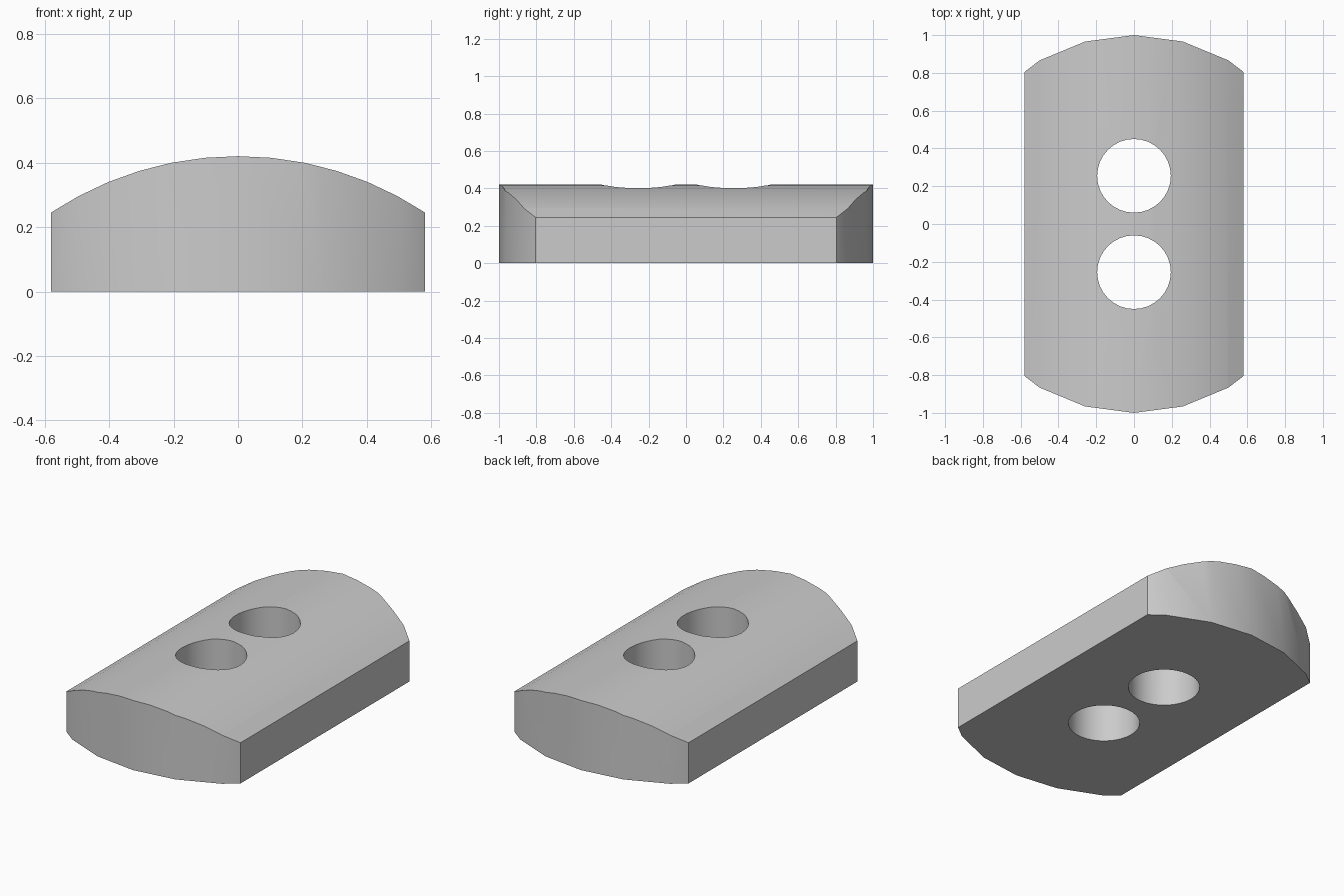
import bpy, math

default = bpy.data.objects.get("Cube")
if default:
    bpy.data.objects.remove(default, do_unlink=True)

HALF_WIDTH, HEIGHT, ARCH = 0.58, 0.42, 1.05
HOLE_RADIUS, HOLE_OFFSET = 0.195, 0.255

grey = bpy.data.materials.new("grey")
grey.use_nodes = True
colour = (0.6, 0.6, 0.6, 1)
grey.diffuse_color = colour
grey.node_tree.nodes["Principled BSDF"].inputs["Base Color"].default_value = colour


def arch_z(x):
    return HEIGHT - ARCH + math.sqrt(ARCH ** 2 - x ** 2)


def cylinder(name, radius, sides, y=0):
    bpy.ops.mesh.primitive_cylinder_add(vertices=sides, radius=radius, depth=2, location=(0, y, 0))
    obj = bpy.context.object
    obj.name = name
    obj.hide_render = True
    return obj


def cut(target, cutter, operation):
    bpy.context.view_layer.objects.active = target
    mod = target.modifiers.new(cutter.name, 'BOOLEAN')
    mod.operation, mod.solver, mod.object = operation, 'EXACT', cutter
    bpy.ops.object.modifier_apply(modifier=mod.name)
    bpy.data.objects.remove(cutter, do_unlink=True)


# Arched bar: cross-section swept from front to back
step = math.tau / 64
xs = [-HALF_WIDTH] + [ARCH * math.sin(i * step) for i in range(-5, 6)] + [HALF_WIDTH]
section = [(x, arch_z(x)) for x in xs] + [(HALF_WIDTH, 0), (-HALF_WIDTH, 0)]
n = len(section)
verts = [(x, y, z) for y in (-1.2, 1.2) for x, z in section]
faces = [tuple(reversed(range(n))), tuple(range(n, 2 * n))]
faces += [(i, (i + 1) % n, n + (i + 1) % n, n + i) for i in range(n)]
mesh = bpy.data.meshes.new("slotted_block")
mesh.from_pydata(verts, [], faces)
block = bpy.data.objects.new("arched_block", mesh)
bpy.context.collection.objects.link(block)

# Consistent outward normals
bpy.ops.object.select_all(action='DESELECT')
block.select_set(True)
bpy.context.view_layer.objects.active = block
bpy.ops.object.mode_set(mode='EDIT')
bpy.ops.mesh.select_all(action='SELECT')
bpy.ops.mesh.normals_make_consistent(inside=False)
bpy.ops.object.mode_set(mode='OBJECT')

# Rounded ends and two through holes
cut(block, cylinder("end_rounding", 1, 24), 'INTERSECT')
for side in (-1, 1):
    cut(block, cylinder("hole_cutter", HOLE_RADIUS, 32, side * HOLE_OFFSET), 'DIFFERENCE')

block.data.materials.clear()
block.data.materials.append(grey)
bpy.ops.object.select_all(action='DESELECT')
block.select_set(True)
bpy.context.view_layer.objects.active = block
bpy.ops.object.shade_smooth_by_angle(angle=math.radians(30))
